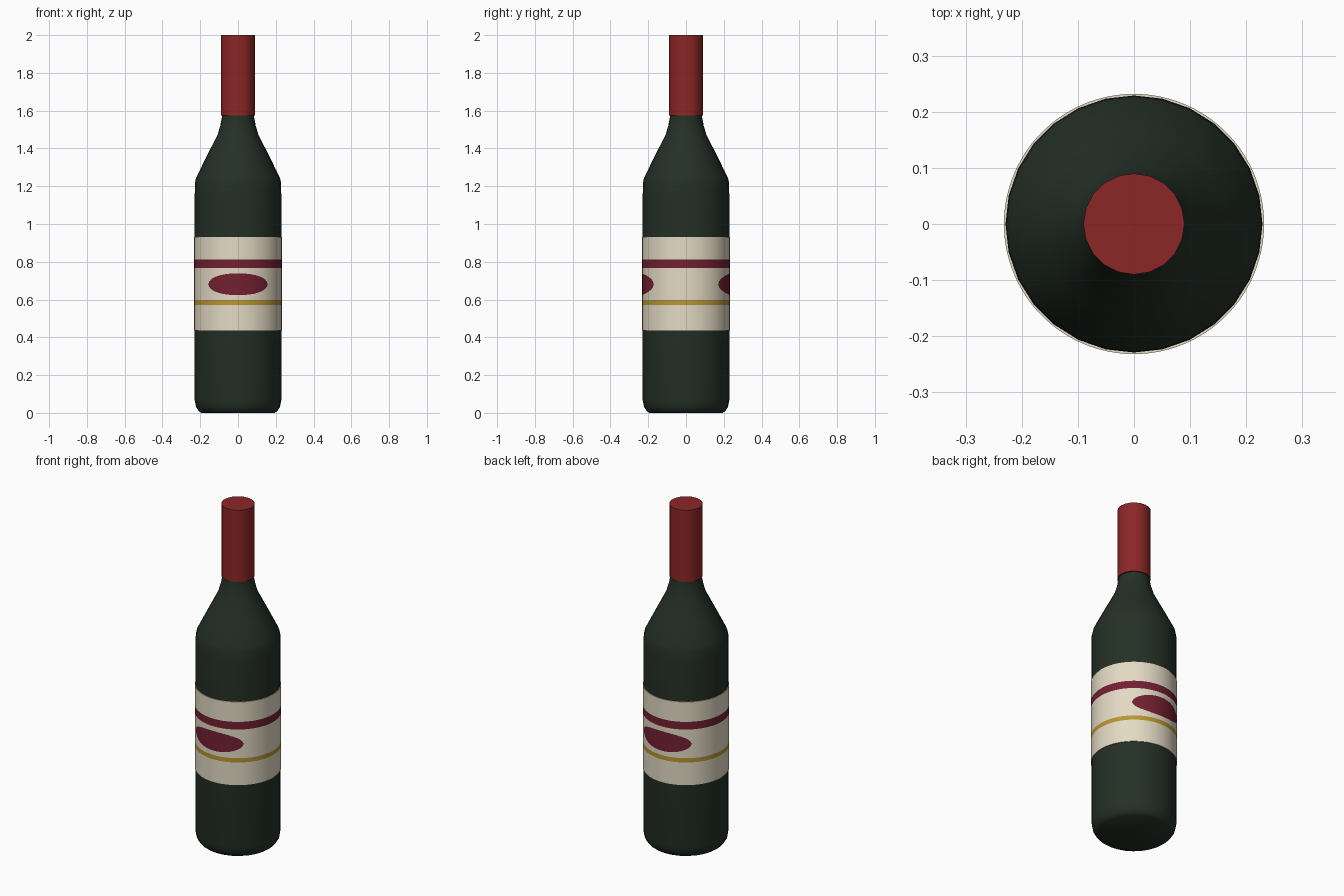
import bpy, bmesh, math

if "Cube" in bpy.data.objects:
    bpy.data.objects.remove(bpy.data.objects["Cube"])


def material(name, rgb):
    # sRGB bytes to linear diffuse colour
    lin = [(c / 255 / 12.92) if c < 10 else ((c / 255 + 0.055) / 1.055) ** 2.4 for c in rgb]
    m = bpy.data.materials.new(name)
    m.diffuse_color = (*lin, 1)
    m.use_nodes = True
    m.node_tree.nodes["Principled BSDF"].inputs["Base Color"].default_value = m.diffuse_color
    return m


GLASS = material("dark_green_glass", (36, 48, 38))
RED = material("red_foil", (140, 38, 38))
CREAM = material("cream_paper", (228, 218, 196))
MAROON = material("maroon_ink", (114, 32, 50))
GOLD = material("gold_ink", (184, 150, 52))


def finish(bm, name, mats):
    bmesh.ops.remove_doubles(bm, verts=bm.verts, dist=1e-5)
    bmesh.ops.recalc_face_normals(bm, faces=bm.faces)
    me = bpy.data.meshes.new(name)
    bm.to_mesh(me)
    bm.free()
    for m in mats:
        me.materials.append(m)
    ob = bpy.data.objects.new(name, me)
    bpy.context.collection.objects.link(ob)
    bpy.ops.object.select_all(action='DESELECT')
    bpy.context.view_layer.objects.active = ob
    ob.select_set(True)
    bpy.ops.object.shade_smooth_by_angle(angle=math.radians(40))
    return ob


def lathe(name, profile, sides, mat):
    # rings of (radius, height), closed with flat ends
    bm = bmesh.new()
    rings = [[bm.verts.new((r * math.cos(a), r * math.sin(a), z))
              for a in (2 * math.pi * i / sides for i in range(sides))] for r, z in profile]
    for lo, hi in zip(rings, rings[1:]):
        for i in range(sides):
            j = (i + 1) % sides
            bm.faces.new((lo[i], lo[j], hi[j], hi[i]))
    bm.faces.new(rings[0][::-1])
    bm.faces.new(rings[-1])
    return finish(bm, name, [mat])


# Glass body with rounded foot, sloping shoulder and short neck
lathe("bottle_body", [(0.195, 0.0), (0.208, 0.01), (0.222, 0.03), (0.229, 0.065),
                      (0.229, 1.16), (0.2275, 1.22), (0.222, 1.245), (0.165, 1.36),
                      (0.107, 1.475), (0.094, 1.52), (0.083, 1.575), (0.083, 1.62)], 28, GLASS)

# Foil capsule over the neck
lathe("foil_cap", [(0.09, 1.575), (0.09, 2.0)], 20, RED)

# Paper label: stripes are rows; the ovals (front and back) are a row of varying height
R_BODY, R_LABEL, COLS = 0.2275, 0.2318, 168
HALF_ANGLE, HALF_HEIGHT, MID = math.asin(0.156 / R_LABEL), 0.058, 0.681
ROW_MATS = [0, 0, 2, 0, 1, 0, 1, 0, 0]     # cream, maroon, gold by row
bm = bmesh.new()
columns = []
for i in range(COLS):
    a = 2 * math.pi * i / COLS
    off = math.acos(min(1, abs(math.sin(a)))) / HALF_ANGLE   # distance from front or back centre
    h = HALF_HEIGHT * math.sqrt(max(0, 1 - off * off))
    rows = [0.437, 0.437, 0.571, 0.597, MID - h, MID + h, 0.767, 0.812, 0.93, 0.93]
    columns.append([bm.verts.new((r * math.cos(a), r * math.sin(a), z)) for k, z in enumerate(rows)
                    for r in [R_BODY if k in (0, 9) else R_LABEL]])
for i in range(COLS):
    c, d = columns[i], columns[(i + 1) % COLS]
    for k, m in enumerate(ROW_MATS):
        bm.faces.new((c[k], d[k], d[k + 1], c[k + 1])).material_index = m
bmesh.ops.dissolve_degenerate(bm, dist=1e-5, edges=bm.edges)
finish(bm, "paper_label", [CREAM, MAROON, GOLD])
